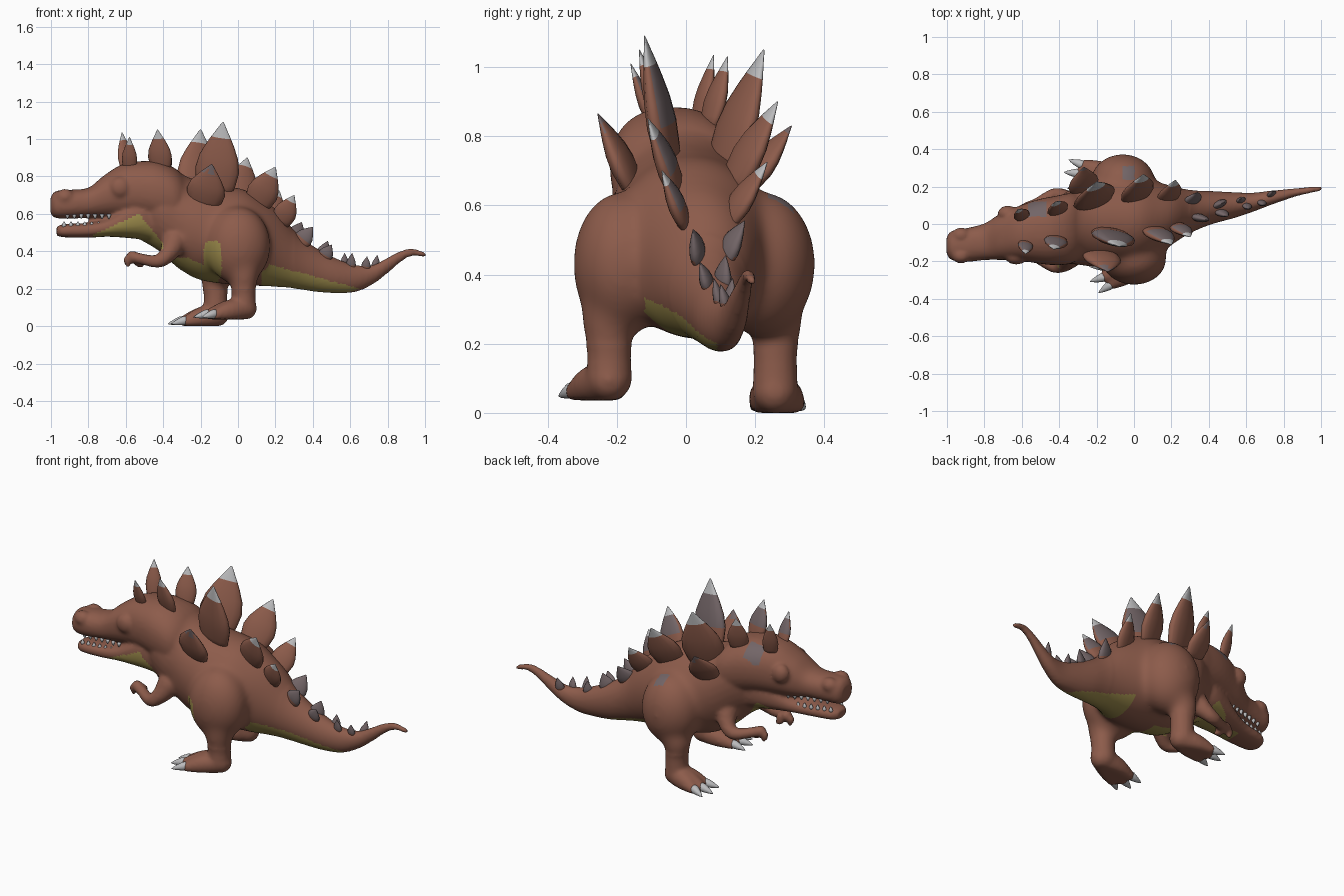
import bpy, bmesh, math
from mathutils import Vector

if "Cube" in bpy.data.objects:
    bpy.data.objects.remove(bpy.data.objects["Cube"])


def material(name, rgb):
    m = bpy.data.materials.new(name)
    m.diffuse_color = (*rgb, 1)
    m.use_nodes = True
    m.node_tree.nodes["Principled BSDF"].inputs["Base Color"].default_value = m.diffuse_color
    return m


BROWN = material("brown_skin", (0.265, 0.106, 0.070))
OLIVE = material("olive_belly", (0.33, 0.255, 0.07))
LIGHT = material("light_grey_tip", (0.50, 0.50, 0.51))
DULL = material("dull_grey", (0.17, 0.13, 0.135))
MATS = [BROWN, OLIVE, LIGHT, DULL]


def spline(pts, steps):
    """Catmull-Rom through tuples of any length."""
    out = []
    for i in range(len(pts) - 1):
        p = [pts[max(i - 1, 0)], pts[i], pts[i + 1], pts[min(i + 2, len(pts) - 1)]]
        for s in range(steps):
            t = s / steps
            out.append(tuple(0.5 * (2 * b + (c - a) * t + (2 * a - 5 * b + 4 * c - d) * t * t
                                    + (3 * b - a - 3 * c + d) * t ** 3) for a, b, c, d in zip(*p)))
    return out + [pts[-1]]


def bridge(bm, rings):
    for a, b in zip(rings, rings[1:]):
        for i in range(len(a)):
            j = (i + 1) % len(a)
            bm.faces.new((a[i], a[j], b[j], b[i]))
    bm.faces.new(rings[0])
    bm.faces.new(rings[-1])


def loft(bm, stations, power=0.9, n=32):
    """Upright oval sections: x, y, z, half width, half height."""
    rings = []
    for x, y, z, ry, rz in spline(stations, 5):
        ring = []
        for k in range(n):
            c, s = math.cos(2 * math.pi * k / n), math.sin(2 * math.pi * k / n)
            ring.append(bm.verts.new((x, y + ry * math.copysign(abs(c) ** power, c),
                                      z + rz * math.copysign(abs(s) ** power, s))))
        rings.append(ring)
    bridge(bm, rings)


def ball(bm, c, r, floor=-1, n=14, levels=8):
    rings = []
    for j in range(levels + 1):
        a = math.pi * (0.03 + 0.94 * j / levels)
        rings.append([bm.verts.new((c[0] + r[0] * math.sin(a) * math.cos(2 * math.pi * i / n),
                                    c[1] + r[1] * math.sin(a) * math.sin(2 * math.pi * i / n),
                                    max(floor + j * 1e-5, c[2] - r[2] * math.cos(a)))) for i in range(n)])
    bridge(bm, rings)


def chain(bm, pts, steps=4, floor=-1):
    for x, y, z, r in spline(pts, steps):
        ball(bm, (x, y, z), (r, r, r), floor)


def finish(bm, name):
    bmesh.ops.recalc_face_normals(bm, faces=bm.faces)
    me = bpy.data.meshes.new(name)
    bm.to_mesh(me)
    bm.free()
    for m in MATS:
        me.materials.append(m)
    ob = bpy.data.objects.new(name, me)
    bpy.context.collection.objects.link(ob)
    return ob


LEAF = [(0, .7), (.2, .9), (.38, 1), (.55, .88), (.7, .64), (.8, .45), (.9, .24), (.97, .1), (1, .03)]
CONE = [(0, .9), (.3, 1), (.6, .7), (.85, .35), (1, .05)]


def horn(name, base, tip, w, th, profile=LEAF, rule=None, twist=0):
    """Leaf or cone from base to tip; w and th are half sizes."""
    base, tip = Vector(base), Vector(tip)
    up = (tip - base).normalized()
    ref = Vector((1, twist, 0)) if abs(up.x) < .8 else Vector((0, 1, 0))
    side = (ref - up * ref.dot(up)).normalized()
    thick = up.cross(side)
    bm = bmesh.new()
    rings = []
    for t, k in profile:
        c = base.lerp(tip, t)
        rings.append([bm.verts.new(c + side * w * k * math.cos(a) + thick * th * k * math.sin(a))
                      for a in (2 * math.pi * i / 14 for i in range(14))])
    bridge(bm, rings)
    bmesh.ops.recalc_face_normals(bm, faces=bm.faces)
    length = (tip - base).length
    for f in bm.faces:
        f.smooth = True
        t = (f.calc_center_median() - base).dot(up) / length
        f.material_index = rule(t, f.normal) if rule else 2
    return finish(bm, name)


# ---- skin: torso, tail, head, legs and arms merged into one smooth surface
bm = bmesh.new()
loft(bm, [(-.52, -.05, .62, .10, .16), (-.42, -.04, .62, .17, .22), (-.32, -.01, .565, .205, .255),
          (-.22, 0, .515, .23, .265), (-.1, .015, .49, .24, .263), (.03, .02, .475, .23, .258),
          (.13, .03, .445, .195, .233), (.22, .05, .41, .15, .203), (.32, .07, .345, .11, .147),
          (.42, .088, .3, .088, .117), (.53, .1, .268, .07, .092), (.63, .115, .255, .052, .072),
          (.72, .137, .275, .04, .052), (.8, .155, .325, .03, .042), (.87, .17, .372, .022, .03),
          (.93, .18, .395, .018, .021), (1.005, .19, .381, .013, .013)], 1)
# upper head
loft(bm, [(-1.002, -.115, .645, .045, .045), (-.975, -.115, .65, .078, .072), (-.9, -.113, .652, .09, .077),
          (-.8, -.095, .66, .098, .08), (-.72, -.07, .69, .122, .113), (-.62, -.05, .72, .145, .145),
          (-.52, -.04, .725, .17, .157), (-.42, -.035, .71, .185, .168), (-.32, -.02, .68, .185, .152),
          (-.22, 0, .62, .12, .1)], .88)
# lower jaw
loft(bm, [(-.97, -.115, .508, .04, .024), (-.93, -.113, .51, .072, .035), (-.8, -.098, .513, .085, .04),
          (-.7, -.08, .528, .105, .05), (-.6, -.065, .56, .128, .088), (-.5, -.05, .58, .14, .12),
          (-.4, -.04, .55, .12, .12)], .8)
ball(bm, (-.63, -.178, .74), (.058, .04, .058))                    # right eye bulge
ball(bm, (-.675, .055, .74), (.055, .045, .057))                   # left eye bulge
for s in (-1, 1):
    ball(bm, (-.925, -.115 + s * .055, .69), (.05, .042, .045))    # nostril bulge
    # arm with two fingers
    Y = lambda d: -.035 + s * d
    chain(bm, [(-.34, Y(.13), .45, .07), (-.375, Y(.175), .385, .047), (-.43, Y(.19), .347, .036),
               (-.52, Y(.145), .36, .03), (-.565, Y(.125), .372, .032)], 5)
    chain(bm, [(-.565, Y(.125), .37, .026), (-.595, Y(.125), .355, .02), (-.588, Y(.125), .33, .016)], 3)
    chain(bm, [(-.53, Y(.115), .36, .026), (-.535, Y(.11), .335, .02), (-.515, Y(.11), .325, .015)], 3)


def leg(thigh, size, ankle, floor, toes):
    """Thigh, shin, flat foot and three clawed toes."""
    x, y = ankle
    ball(bm, thigh, size, n=32, levels=20)
    chain(bm, [(thigh[0] + .02, thigh[1], .36, .12), (x, y, .27, .082), (x, y, .18, .066),
               (x, y, floor + .065, .068)], 5, floor)
    for i, (tx, ty) in enumerate(toes):
        chain(bm, [(x + .01, y, floor + .06, .062), ((x + tx) / 2, (y + ty) / 2, floor + .045, .056),
                   (tx, ty, floor + .026, .032)], 4, floor)
        d = (Vector((tx, ty)) - Vector(ankle)).normalized()
        side = "right" if y < 0 else "left"
        horn(f"{side}_toe_claw_{i + 1}", (tx - d.x * .005, ty - d.y * .005, floor + .035),
             (tx + d.x * .09, ty + d.y * .09, floor + .012), .024, .024, CONE)


leg((0, -.185, .43), (.175, .142, .21), (.03, -.222), .036, [(-.15, -.225), (-.15, -.28), (-.115, -.318)])
leg((-.06, .22, .43), (.175, .155, .21), (-.12, .258), 0, [(-.27, .215), (-.285, .27), (-.265, .312)])

raw = finish(bm, "raw_skin")
mod = raw.modifiers.new("merge", "REMESH")
mod.mode, mod.voxel_size = "VOXEL", 0.011
mod = raw.modifiers.new("soften", "SMOOTH")
mod.factor, mod.iterations = 0.5, 5
bpy.context.view_layer.update()
me = bpy.data.meshes.new_from_object(raw.evaluated_get(bpy.context.evaluated_depsgraph_get()))
bpy.data.objects.remove(raw)
me.materials.clear()
for m in MATS:
    me.materials.append(m)
skin = bpy.data.objects.new("body_skin", me)
bpy.context.collection.objects.link(skin)

# melt the thighs into the torso
bm = bmesh.new()
bm.from_mesh(me)
soft = [v for v in bm.verts if -.3 < v.co.x < .3 and v.co.z > .2]
for _ in range(25):
    bmesh.ops.smooth_vert(bm, verts=soft, factor=.5, use_axis_x=True, use_axis_y=True, use_axis_z=True)
bm.to_mesh(me)
bm.free()


def skin_colour(p):
    x, y, z = p
    throat = .49 + (x + .77) * .46 if x < -.53 else .6 - (x + .53) * 1.2
    if -.78 < x < -.4 and .41 < z < throat - (.065 if y > -.05 else 0):
        return 1                                            # throat
    if -.37 < x < -.1 and .2 < z < .365 and -.17 < y < .05:
        return 1                                            # belly
    if ((x + .135) / .048) ** 4 + ((z - .345) / .11) ** 4 < 1 and -.36 < y < -.1:
        return 1                                            # thigh patch
    if .13 < x < .66 and y > -.12 and z < .335 - (x - .15) * .27 - (.055 if y > .09 else 0):
        return 1                                            # under the tail
    if -.57 < x < -.47 and .04 < y < .12 and z > .78:
        return 3                                            # head patch
    if -.06 < x < 0 and .24 < y < .31 and z > .5:
        return 3                                            # hip patch
    return 0


for p in me.polygons:
    p.use_smooth = True
    p.material_index = skin_colour(p.center)

# ---- two rows of back plates: base, tip, half width
right_row = [((-.58, -.09, .82), (-.58, -.16, 1.01), .042), ((-.41, -.07, .82), (-.43, -.135, 1.05), .065),
             ((-.13, -.04, .68), (-.08, -.12, 1.09), .12), ((-.19, -.14, .63), (-.14, -.255, .865), .105),
             ((.09, -.02, .63), (.2, -.11, .85), .085), ((.22, 0, .54), (.3, -.07, .7), .062),
             ((.32, .04, .43), (.4, .02, .53), .05), ((.45, .07, .35), (.5, .04, .435), .04),
             ((.6, .105, .29), (.61, .08, .39), .027), ((.68, .12, .29), (.69, .1, .372), .025)]
left_row = [((-.59, .03, .82), (-.62, .08, 1.035), .045), ((-.40, .06, .81), (-.42, .12, 1.03), .06),
            ((-.22, .09, .67), (-.2, .225, 1.05), .12), ((-.27, .16, .64), (-.27, .305, .83), .085),
            ((0, .12, .64), (.05, .265, .9), .095), ((.17, .11, .54), (.22, .235, .725), .07),
            ((.29, .1, .43), (.34, .17, .555), .058), ((.44, .1, .34), (.48, .115, .455), .045),
            ((.57, .12, .29), (.57, .135, .39), .028), ((.73, .15, .28), (.745, .175, .38), .026)]


def plate_rule(side, i):
    """Pale tips; dull inner faces on the right row and on the small tail plates."""
    def rule(t, n):
        if t > .84 and i < 6 and i != 3:
            return 2
        if i >= 6:
            return 3 if t > .45 or (t > .2 and side * n.y < 0) else 0
        if i == 3:
            return 3 if t > .85 else 0
        return 3 if side < 0 and t > .3 and n.y > .5 else 0
    return rule


for name, row, s, twist in (("right", right_row, -1, -.2), ("left", left_row, 1, .45)):
    for i, (b, t, w) in enumerate(row):
        horn(f"{name}_back_plate_{i + 1}", b, t, w, .01 + w * .24, LEAF, plate_rule(s, i), twist)

# ---- small teeth along both jaws
for s, side in ((-1, "right"), (1, "left")):
    for i in range(7):
        x = -.93 + i * .037
        y = -.113 + i * .006 + s * (.05 + i * .004)
        horn(f"{side}_lower_tooth_{i + 1}", (x, y, .53), (x, y, .56), .012, .01, CONE)
        horn(f"{side}_upper_tooth_{i + 1}", (x + .018, y + s * .006, .6), (x + .018, y + s * .006, .572),
             .011, .01, CONE)
